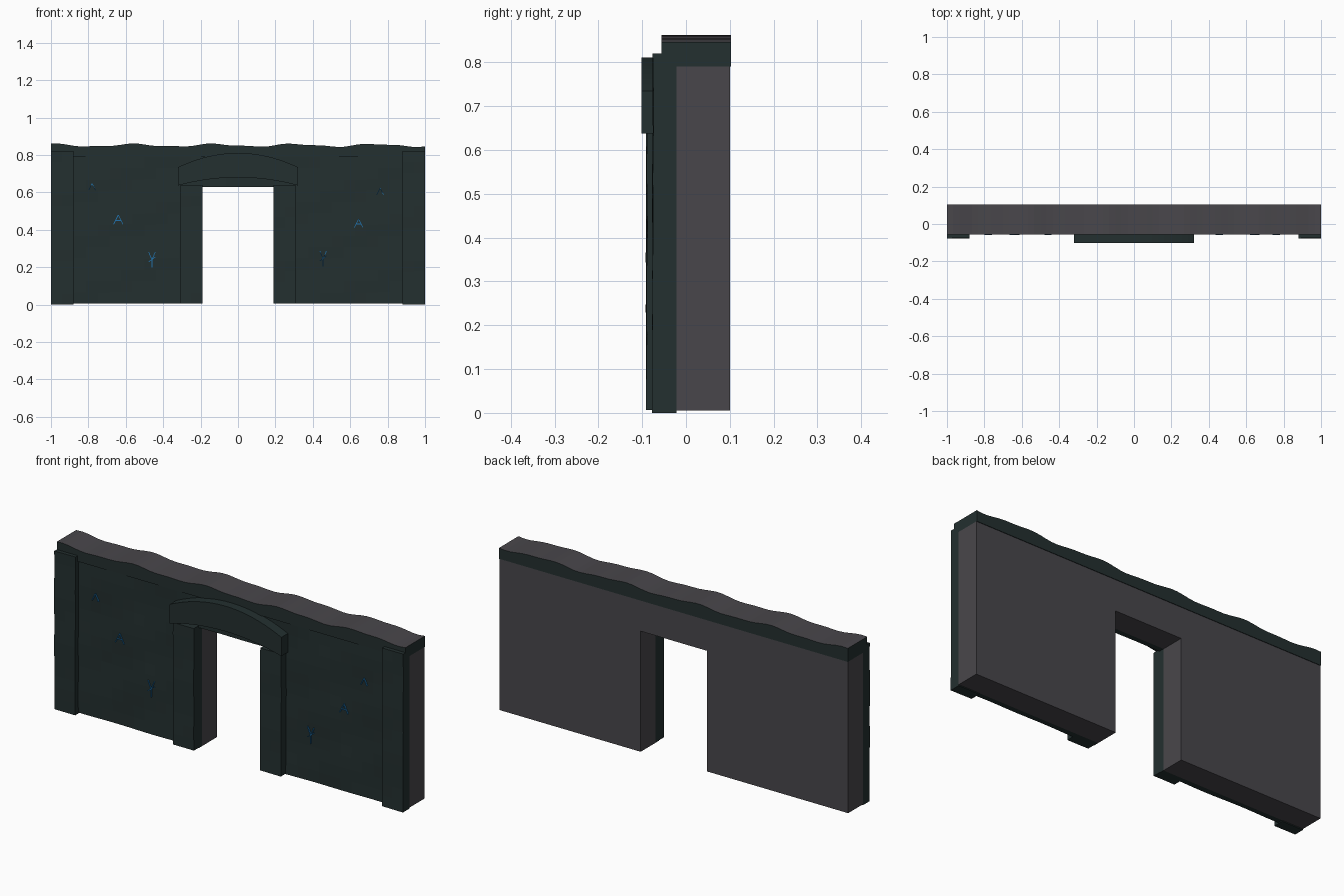
import bpy, bmesh, math
from mathutils import Matrix, Vector

if "Cube" in bpy.data.objects:
    bpy.data.objects.remove(bpy.data.objects["Cube"])


def mat(name, rgb):
    m = bpy.data.materials.new(name)
    m.diffuse_color = (*rgb, 1)
    m.use_nodes = True
    m.node_tree.nodes["Principled BSDF"].inputs["Base Color"].default_value = m.diffuse_color
    return m


GREY = mat("grey stone", (0.066, 0.062, 0.070))
TEAL = mat("dark teal stone", (0.017, 0.029, 0.029))
BLUE = mat("blue rune", (0.015, 0.17, 0.42))


def finish(name, bm, *mats):
    bmesh.ops.recalc_face_normals(bm, faces=bm.faces)
    me = bpy.data.meshes.new(name)
    bm.to_mesh(me)
    bm.free()
    for m in mats:
        me.materials.append(m)
    ob = bpy.data.objects.new(name, me)
    bpy.context.collection.objects.link(ob)
    return ob


def ripple(x, z):
    return 0.55 * math.sin(17 * x + 5 * z) + 0.45 * math.sin(23 * z - 9 * x + 1)


def slab(name, x0, x1, y0, y1, z0, z1, material, rough=0.0, step=0.06):
    """Box whose front face (y0) is gently uneven."""
    bm = bmesh.new()
    bmesh.ops.create_cube(bm, size=1)
    for v in bm.verts:
        v.co = ((x0 + x1) / 2 + v.co.x * (x1 - x0), (y0 + y1) / 2 + v.co.y * (y1 - y0),
                (z0 + z1) / 2 + v.co.z * (z1 - z0))
    if rough:
        for axis, a, b in ((0, x0, x1), (2, z0, z1)):
            n = max(2, round((b - a) / step))
            for i in range(1, n):
                co, no = Vector((0, 0, 0)), Vector((0, 0, 0))
                co[axis], no[axis] = a + (b - a) * i / n, 1
                bmesh.ops.bisect_plane(bm, geom=bm.verts[:] + bm.edges[:] + bm.faces[:],
                                       plane_co=co, plane_no=no)
        for v in bm.verts:
            if abs(v.co.y - y0) < 1e-4:
                v.co.y += rough * ripple(v.co.x, v.co.z)
    return finish(name, bm, material)


def extrude_profile(name, pts, y0, y1, *mats):
    """Extrude an x-z outline from y0 to y1."""
    bm = bmesh.new()
    f = bm.faces.new([bm.verts.new((x, y0, z)) for x, z in pts])
    r = bmesh.ops.extrude_face_region(bm, geom=[f])
    bmesh.ops.translate(bm, vec=(0, y1 - y0, 0),
                        verts=[g for g in r["geom"] if isinstance(g, bmesh.types.BMVert)])
    return finish(name, bm, *mats)


# Grey wall core with a doorway
extrude_profile("wall_core", [(-1, .005), (-.19, .005), (-.19, .63), (.19, .63), (.19, .005),
                              (1, .005), (1, .79), (-1, .79)], -0.022, 0.10, GREY)

# Teal front cladding, corner pillars and door jambs
for s, side in ((-1, "left"), (1, "right")):
    def span(a, b):
        return sorted((s * a, s * b))
    slab(f"front_panel_{side}", *span(.19, .998), -0.05, -0.022, .005, .79, TEAL, 0.003)
    slab(f"corner_pillar_{side}", *span(.88, 1), -0.076, -0.022, 0, .82, TEAL, 0.002)
    slab(f"door_jamb_{side}", *span(.19, .31), -0.090, -0.045, .007, .64, TEAL, 0.002)
slab("front_panel_over_door", -.19, .19, -0.05, -0.022, .63, .79, TEAL, 0.003)

# Arched lintel above the doorway
N = 20
xs = [-0.32 + 0.64 * i / N for i in range(N + 1)]
lower = [(x, 0.637 + 0.043 * (1 - (x / .32) ** 2)) for x in xs]
upper = [(x, 0.735 + 0.076 * (1 - (x / .32) ** 2)) for x in reversed(xs)]
extrude_profile("arch_lintel", lower + upper, -0.102, -0.045, TEAL)

# Wavy coping: teal sides, grey top
crest = []
for i in range(61):
    x = 1 - 2 * i / 60
    crest.append((x, 0.852 + 0.007 * math.cos(math.tau * (x + .13) / .43)
                  + 0.003 * math.sin(31 * x)))
cap = extrude_profile("wavy_coping", [(-1, .79), (1, .79)] + crest, -0.056, 0.103, TEAL, GREY)
for p in cap.data.polygons:
    p.material_index = 1 if p.normal.z > 0.5 else 0


# Blue runes made of thin strokes on the panels
def rune(name, cx, cz, strokes, size):
    bm = bmesh.new()
    for x0, z0, x1, z1 in strokes:
        a, b = Vector((x0, 0, z0)) * size, Vector((x1, 0, z1)) * size
        d = b - a
        m = (Matrix.Translation(Vector((cx, -0.0535, cz)) + (a + b) / 2)
             @ Matrix.Rotation(-math.atan2(d.z, d.x), 4, 'Y')
             @ Matrix.Diagonal((d.length, 0.008, 0.004, 1)))
        bmesh.ops.create_cube(bm, size=1, matrix=m)
    finish(name, bm, BLUE)


PEAK = [(-1, -1, 0, 1), (0, 1, 1, -1)]
BARRED = PEAK + [(-.6, -.2, .6, -.2)]
FORK = [(-.6, 1.4, 0, 0), (0, 0, .6, 1.4), (0, 0, 0, -1.4), (-.6, -.4, .6, .5)]
for i, (x, z, shape, size) in enumerate([(-.78, .63, PEAK, .018), (-.64, .455, BARRED, .025),
                                         (-.46, .24, FORK, .03), (.76, .605, PEAK, .018),
                                         (.645, .435, BARRED, .023), (.455, .245, FORK, .03)]):
    rune(f"rune_{i + 1}", x, z, shape, size)
